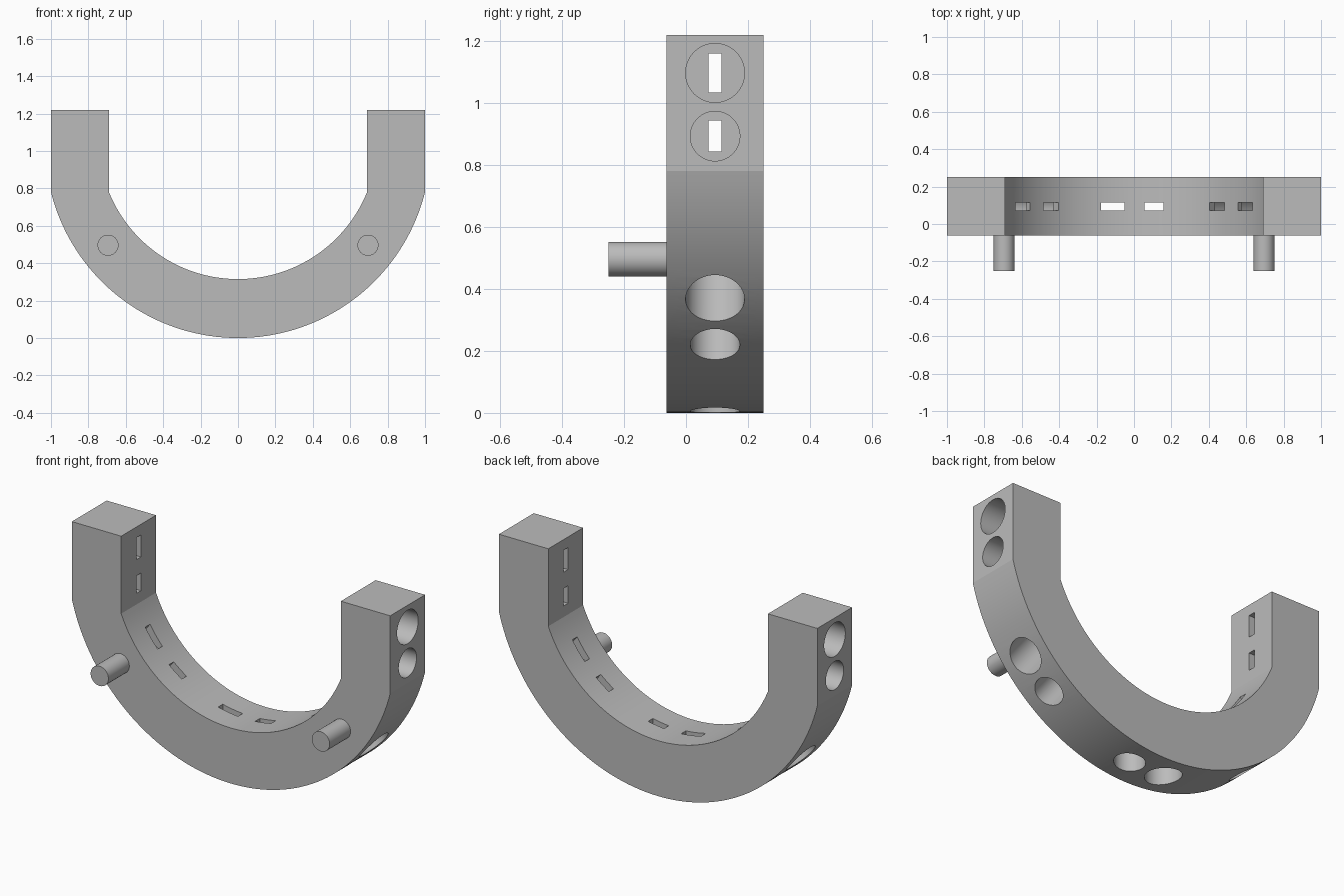
import bpy, bmesh, math
from mathutils import Vector, Matrix

cube = bpy.data.objects.get("Cube")
if cube:
    bpy.data.objects.remove(cube, do_unlink=True)

FRONT, BACK = -0.0625, 0.25
MID = (FRONT + BACK) / 2
TOP, BEND = 1.22, 0.78

grey = bpy.data.materials.new("plain grey")
grey.use_nodes = True
colour = (0.5, 0.5, 0.5, 1)
grey.diffuse_color = colour
grey.node_tree.nodes["Principled BSDF"].inputs["Base Color"].default_value = colour


def make_object(name, bm):
    bmesh.ops.recalc_face_normals(bm, faces=bm.faces)
    mesh = bpy.data.meshes.new(name)
    bm.to_mesh(mesh)
    bm.free()
    mesh.materials.append(grey)
    obj = bpy.data.objects.new(name, mesh)
    bpy.context.collection.objects.link(obj)
    return obj


def select(obj):
    bpy.ops.object.select_all(action='DESELECT')
    obj.select_set(True)
    bpy.context.view_layer.objects.active = obj


def arc(half_width, bottom, steps=72):
    """Arc through (-w, BEND), (0, bottom), (w, BEND), left to right."""
    rise = BEND - bottom
    radius = (half_width ** 2 + rise ** 2) / (2 * rise)
    centre = bottom + radius
    sweep = math.atan2(half_width, centre - BEND)
    angles = [sweep * (2 * i / steps - 1) for i in range(steps + 1)]
    return [(radius * math.sin(a), centre - radius * math.cos(a)) for a in angles]


# Horseshoe body: outer and inner outlines extruded front to back
outline = [(-1, TOP)] + arc(1, 0) + [(1, TOP)]
outline += [(0.69, TOP)] + arc(0.69, 0.315)[::-1] + [(-0.69, TOP)]
bm = bmesh.new()
face = bm.faces.new([bm.verts.new((x, FRONT, z)) for x, z in outline])
extruded = bmesh.ops.extrude_face_region(bm, geom=[face])
bmesh.ops.translate(bm, vec=(0, BACK - FRONT, 0),
                    verts=[v for v in extruded["geom"] if isinstance(v, bmesh.types.BMVert)])
body = make_object("horseshoe_body", bm)

# Openings: x and z on the inner wall, degrees below horizontal, large or small
LARGE, SMALL = (0.095, 0.125), (0.08, 0.1)
side = [(0.69, 1.097, 0, LARGE), (0.69, 0.893, 0, SMALL),
        (0.597, 0.612, 52, LARGE), (0.445, 0.463, 52, SMALL)]
openings = [(x, z, a, s) for x, z, a, s in side]
openings += [(-x, z, 180 - a, s) for x, z, a, s in side]
openings += [(-0.113, 0.322, 90, LARGE), (0.107, 0.322, 90, SMALL)]

holes, slots = bmesh.new(), bmesh.new()
WALL, REACH = 0.045, 0.55
for x, z, angle, (radius, length) in openings:
    # Local x points outward through the wall
    frame = Matrix.Translation((x, MID, z)) @ Matrix.Rotation(math.radians(angle), 4, 'Y')
    bmesh.ops.create_cone(
        holes, cap_ends=True, segments=64, radius1=radius, radius2=radius, depth=REACH,
        matrix=frame @ Matrix.Translation((WALL + REACH / 2, 0, 0)) @ Matrix.Rotation(math.pi / 2, 4, 'Y'))
    bmesh.ops.create_cube(
        slots, size=1,
        matrix=frame @ Matrix.Translation((0.02, 0, 0)) @ Matrix.Diagonal((0.2, 0.042, length, 1)))

# Round pockets from outside, narrow slots from inside
for name, bm in (("pocket_cutter", holes), ("slot_cutter", slots)):
    cutter = make_object(name, bm)
    cutter.hide_render = True
    mod = body.modifiers.new(name, 'BOOLEAN')
    mod.operation, mod.solver, mod.object = 'DIFFERENCE', 'EXACT', cutter
    select(body)
    bpy.ops.object.modifier_apply(modifier=name)
    bpy.data.objects.remove(cutter, do_unlink=True)

# Front pegs
parts = [body]
for name, x in (("left_peg", 0.695), ("right_peg", -0.695)):
    bm = bmesh.new()
    tip, root = -0.25, FRONT + 0.01
    bmesh.ops.create_cone(
        bm, cap_ends=True, segments=48, radius1=0.056, radius2=0.056, depth=root - tip,
        matrix=Matrix.Translation((x, (tip + root) / 2, 0.496)) @ Matrix.Rotation(math.pi / 2, 4, 'X'))
    parts.append(make_object(name, bm))

for obj in parts:
    select(obj)
    bpy.ops.object.shade_smooth_by_angle(angle=math.radians(10))
